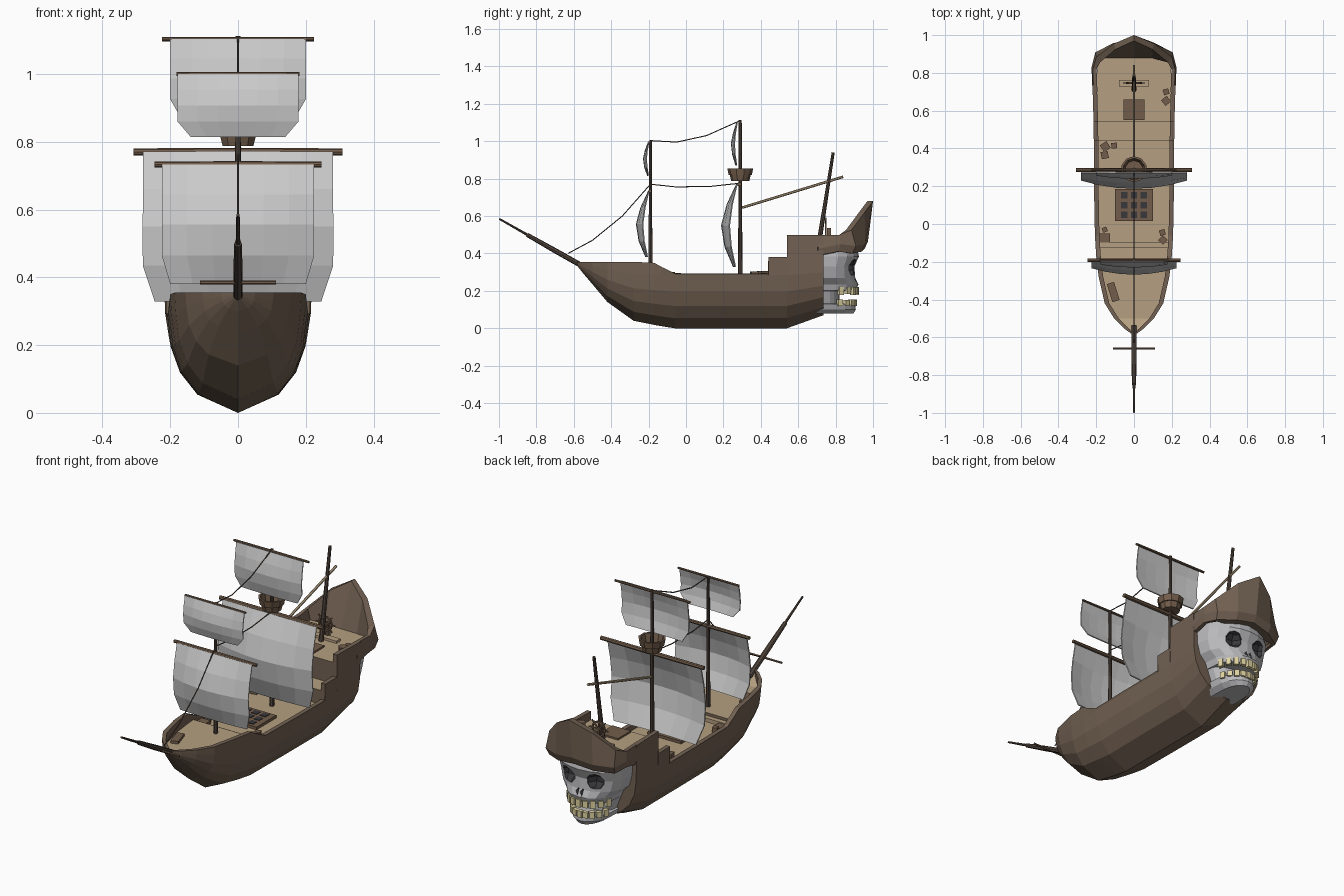
import bpy, bmesh, math
from mathutils import Vector, Matrix

if "Cube" in bpy.data.objects:
    bpy.data.objects.remove(bpy.data.objects["Cube"])


def mat(name, r, g, b):
    m = bpy.data.materials.new(name)
    m.diffuse_color = (r, g, b, 1)
    m.use_nodes = True
    m.node_tree.nodes["Principled BSDF"].inputs["Base Color"].default_value = m.diffuse_color
    return m


WOOD = mat("hull_wood", 0.17, 0.12, 0.085)
DECK = mat("deck_planks", 0.46, 0.35, 0.22)
SPAR = mat("spar_wood", 0.09, 0.065, 0.05)
YARD = mat("yard_wood", 0.17, 0.11, 0.07)
DARK = mat("socket_dark", 0.04, 0.04, 0.045)
BONE = mat("bone_grey", 0.5, 0.5, 0.52)
TOOTH = mat("tooth_ivory", 0.75, 0.66, 0.36)


def finish(name, bm, *mats):
    bmesh.ops.recalc_face_normals(bm, faces=bm.faces)
    me = bpy.data.meshes.new(name)
    bm.to_mesh(me)
    bm.free()
    for m in mats:
        me.materials.append(m)
    ob = bpy.data.objects.new(name, me)
    bpy.context.collection.objects.link(ob)
    return ob


def loft(rings, closed=True):
    """Skin a list of equal-length rings; returns bmesh."""
    bm = bmesh.new()
    vs = [[bm.verts.new(p) for p in r] for r in rings]
    n = len(rings[0])
    for a, b in zip(vs, vs[1:]):
        for i in range(n if closed else n - 1):
            j = (i + 1) % n
            bm.faces.new((a[i], a[j], b[j], b[i]))
    if closed:
        bm.faces.new(vs[0])
        bm.faces.new(vs[-1])
    return bm


def add_box(bm, c, s, rot=0):
    m = Matrix.Translation(c) @ Matrix.Rotation(rot, 4, 'Z') @ Matrix.Diagonal((*s, 1))
    bmesh.ops.create_cube(bm, size=1, matrix=m)


def box(name, c, s, m, rot=0):
    bm = bmesh.new()
    add_box(bm, c, s, rot)
    return finish(name, bm, m)


def rod(name, pts, radii, m, sides=8):
    bm = bmesh.new()
    for i in range(len(pts) - 1):
        p, q = Vector(pts[i]), Vector(pts[i + 1])
        d = q - p
        mx = Matrix.Translation((p + q) / 2) @ d.to_track_quat('Z', 'Y').to_matrix().to_4x4()
        bmesh.ops.create_cone(bm, cap_ends=True, segments=sides, radius1=radii[i],
                              radius2=radii[i + 1], depth=d.length, matrix=mx)
    return finish(name, bm, m)


# Hull with rails and stepped decks: y, half width, keel z, rail z, deck z
stations = [(-0.585, .008, .338, .355, .35), (-.555, .05, .30, .355, .325),
            (-.50, .105, .235, .355, .30), (-.42, .155, .14, .355, .30),
            (-.28, .187, .04, .355, .30), (-.17, .2, .018, .35, .30),
            (-.125, .203, .01, .325, .30), (-.124, .203, .01, .325, .265),
            (-.06, .207, 0, .293, .265), (.2, .212, 0, .293, .265),
            (.439, .213, 0, .293, .265), (.44, .213, 0, .38, .34),
            (.539, .214, 0, .38, .34), (.54, .214, 0, .5, .455), (.735, .22, .07, .5, .455)]
shape = [(.56, .19), (.8, .42), (.93, .69), (.98, 1)]
rings = []
for y, w, k, top, deck in stations:
    sh = .8 * (.355 - k)
    wi = max(w - .024, .003)
    half = [(w * a, k + sh * b) for a, b in shape] + [(w, top), (wi, top), (wi, deck)]
    rings.append([(0, y, k)] + [(x, y, z) for x, z in half] + [(-x, y, z) for x, z in half[::-1]])
bm = loft(rings)
for f in bm.faces:
    ys = [v.co.y for v in f.verts]
    f.normal_update()
    c = f.calc_center_median()
    if abs(c.x) < .001 and c.z > .26 and max(ys) - min(ys) > .01 and abs(f.normal.z) > .5:
        f.material_index = 1
finish("hull", bm, WOOD, DECK)

# Stern hat brim, sweeping up to a rear peak: x, y, low z, top y, top z
half = [(.22, .70, .385, .70, .50), (.225, .82, .41, .82, .50), (.205, .90, .40, .885, .525),
        (.11, .95, .41, .955, .62)]
path = half + [(0, .965, .425, 1.0, .68)] + [(-a, *r) for a, *r in half[::-1]]
rings = []
for x, y, zl, yt, zt in path:
    xi, yi = x * .88, min(y - .0, .878)
    rings.append([(xi, yi, zl), (x * .96, y - .01, zl), (x, y + .008, zl + .04), (x * .97, yt, zt),
                  (x * .88, yt - .03 if y > .85 else yt, zt), (xi, yi, .45)])
finish("stern_hat", loft(rings), WOOD)
box("stern_deck", (0, .805, .44), (.39, .15, .03), DECK)


# Stern skull: z, half width, front y (mouth is recessed)
def arc(w, yf, a):
    return w * math.cos(a), .735 + (yf - .735) * max(math.sin(a), 0) ** .75


levels = [(.078, .07, .895), (.10, .10, .908), (.13, .112, .905), (.132, .10, .82),
          (.2, .125, .82), (.202, .128, .91), (.235, .14, .922), (.27, .175, .905),
          (.33, .192, .90), (.385, .195, .925), (.44, .185, .91)]
rings = []
for z, w, yf in levels:
    front = [arc(w, yf, math.pi * i / 10) for i in range(11)]
    rings.append([(x, y, z) for x, y in front] + [(-w, .70, z), (w, .70, z)])
skull = finish("skull", loft(rings), BONE, DARK)

# Eye and nose cutters
bm = bmesh.new()
for s in (-1, 1):
    bmesh.ops.create_uvsphere(bm, u_segments=7, v_segments=5, radius=1,
                              matrix=Matrix.Translation((s * .085, .905, .325)) @ Matrix.Diagonal((.052, .06, .045, 1)))
    bmesh.ops.create_cone(bm, cap_ends=True, segments=3, radius1=.018, radius2=.018, depth=.06,
                          matrix=Matrix.Translation((s * .013, .915, .258)) @ Matrix.Rotation(math.pi / 2, 4, 'X')
                          @ Matrix.Rotation(-math.pi / 2, 4, 'Z') @ Matrix.Diagonal((1.2, .6, 1, 1)))
for f in bm.faces:
    f.material_index = 1
cutter = finish("socket_cutter", bm, BONE, DARK)
cutter.hide_render = True
cutter.display_type = 'WIRE'
mod = skull.modifiers.new("sockets", 'BOOLEAN')
mod.operation = 'DIFFERENCE'
mod.solver = 'EXACT'
mod.object = cutter

# Teeth
for name, w, yf, z, h in (("upper_teeth", .125, .918, .2, .042), ("lower_teeth", .105, .908, .137, .036)):
    bm = bmesh.new()
    for i in range(9):
        a = math.pi * (.14 + .72 * i / 8)
        x, y = arc(w, yf, a)
        add_box(bm, (x, y - .004, z), (.026, .022, h - .006 * (i % 2)), a - math.pi / 2)
    finish(name, bm, TOOTH)

# Masts, bowsprit, gaff
rod("fore_mast", [(0, -.19, .27), (0, -.19, 1.005)], (.011, .007), SPAR)
rod("main_mast", [(0, .29, .24), (0, .29, 1.113)], (.012, .008), SPAR)
rod("mizzen_mast", [(0, .71, .45), (0, .787, .94)], (.013, .008), SPAR)
rod("bowsprit", [(0, -.54, .325), (0, -.70, .415), (0, -.85, .50)], (.014, .014, .011), SPAR)
rod("bowsprit_tip", [(0, -.84, .495), (0, -.998, .585)], (.007, .005), SPAR)
rod("gaff", [(0, .30, .645), (0, .84, .81)], (.007, .007), DECK, 6)
rod("bowsprit_yard", [(-.112, -.66, .385), (.112, -.66, .385)], (.006, .006), YARD, 6)


# Sails with their yards
def sail(name, y, zt, zb, w, wb, yard, depth, r):
    rows = []
    for t, bulge in ((0, .05), (.25, .65), (.5, 1), (.76, .78), (1, .25)):
        hw = w if t < .8 else wb
        row = []
        for i in range(7):
            u = i / 3 - 1
            row.append((hw * u, y - .008 - depth * bulge * (1 - .5 * u * u), zt + (zb - zt) * t))
        rows.append(row)
    ob = finish(name + "_sail", loft(rows, False))
    ob.modifiers.new("cloth", 'SOLIDIFY').thickness = .006
    rod(name + "_yard", [(-yard, y, zt), (0, y, zt), (yard, y, zt)], (r * .9, r, r * .9), YARD)


sail("main", .286, .77, .33, .28, .245, .308, .085, .012)
sail("main_top", .286, 1.103, .872, .2, .168, .225, .032, .007)
sail("fore", -.192, .733, .38, .225, .2, .246, .068, .01)
sail("fore_top", -.192, 1.0, .815, .178, .14, .182, .03, .006)

# Crow's nest: open tapered bucket
rings = [[(r * math.cos(a), .29 + r * math.sin(a), z) for a in [math.tau * (i + .5) / 10 for i in range(10)]]
         for r, z in ((.048, .788), (.056, .82), (.062, .82), (.069, .855), (.058, .855), (.046, .80))]
finish("crows_nest", loft(rings), YARD)

# Rigging
rod("fore_stay", [(0, -.63, .40), (0, -.5, .47), (0, -.34, .60), (0, -.19, .77)], (.003,) * 4, SPAR, 5)
rod("lower_stay", [(0, -.19, .77), (0, -.06, .756), (0, .12, .757), (0, .285, .775)], (.003,) * 4, SPAR, 5)
rod("upper_stay", [(0, -.19, 1.003), (0, -.05, .995), (0, .11, 1.03), (0, .285, 1.108)], (.003,) * 4, SPAR, 5)

# Cargo grating and deck hatch
box("grating_frame", (0, .1, .27), (.2, .17, .02), YARD)
bm = bmesh.new()
for i in (-1, 0, 1):
    for j in (-1, 0, 1):
        add_box(bm, (i * .052, .1 + j * .052, .278), (.034, .034, .01))
finish("grating_holes", bm, DARK)
box("poop_hatch", (0, .605, .458), (.11, .11, .012), YARD)
box("fore_step", (0, -.115, .275), (.38, .035, .02), DECK)

# Steering wheel on its stand
box("wheel_platform", (0, .745, .46), (.16, .035, .016), DECK)
box("wheel_stand", (0, .765, .495), (.022, .022, .08), YARD)
bm = loft([[(math.cos(a) * r, y, .535 + math.sin(a) * r) for r, y in
            ((.034, .742), (.042, .742), (.042, .752), (.034, .752))]
           for a in [math.tau * i / 10 for i in range(11)]])
for k in range(4):
    m = (Matrix.Translation((0, .747, .535)) @ Matrix.Rotation(k * math.pi / 4, 4, 'Y')
         @ Matrix.Diagonal((.115, .006, .006, 1)))
    bmesh.ops.create_cube(bm, size=1, matrix=m)
finish("steering_wheel", bm, YARD)

# Crates and loose planks on deck
crates = [(.17, .70, .455, .03, .3), (.17, .652, .455, .038, .7), (-.152, .41, .265, .042, .6),
          (-.105, .415, .265, .03, .1), (-.155, .365, .265, .038, .2), (-.155, -.03, .265, .026, .4),
          (.15, -.045, .265, .03, .3), (.153, -.085, .265, .036, .8)]
for i, (x, y, z, s, a) in enumerate(crates):
    box(f"crate_{i + 1}", (x, y, z + s / 2), (s, s, s), YARD, a)
box("side_hatch", (-.155, -.078, .272), (.055, .055, .016), YARD)
box("fore_plank", (-.11, -.36, .307), (.04, .1, .014), YARD, .3)
